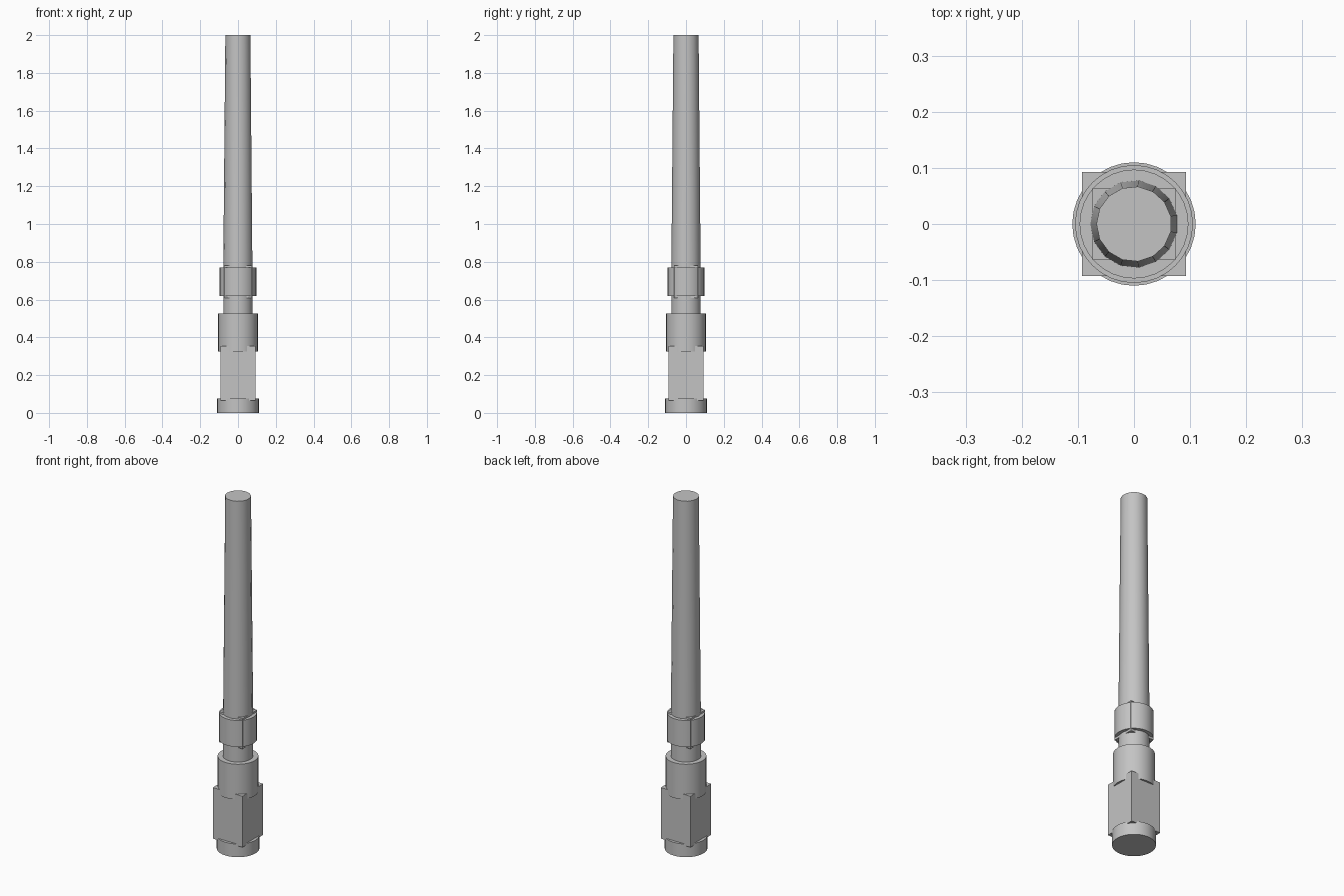
import bpy
import math

cube = bpy.data.objects.get("Cube")
if cube:
    bpy.data.objects.remove(cube, do_unlink=True)

# One plain grey for the whole antenna
grey = bpy.data.materials.new("matte grey")
grey.use_nodes = True
colour = (0.55, 0.55, 0.55, 1)
grey.diffuse_color = colour
grey.node_tree.nodes["Principled BSDF"].inputs["Base Color"].default_value = colour


def finish(name, smooth=False):
    obj = bpy.context.object
    obj.name = name
    obj.data.materials.append(grey)
    if smooth:
        bpy.ops.object.shade_smooth_by_angle(angle=math.radians(35))


def tube(name, z0, z1, r0, r1=None, sides=32):
    bpy.ops.mesh.primitive_cone_add(
        vertices=sides, radius1=r0, radius2=r0 if r1 is None else r1,
        depth=z1 - z0, location=(0, 0, (z0 + z1) / 2),
        rotation=(0, 0, math.pi / 2))
    finish(name, True)


def block(name, z0, z1, half_x, half_y):
    bpy.ops.mesh.primitive_cube_add(size=1, location=(0, 0, (z0 + z1) / 2))
    bpy.context.object.scale = (2 * half_x, 2 * half_y, z1 - z0)
    bpy.ops.object.transform_apply(location=False, rotation=False, scale=True)
    finish(name)


# Connector: base ring, square nut and upper sleeve
tube("base_ring", 0, 0.075, 0.11)
block("square_nut", 0.065, 0.355, 0.093, 0.093)
tube("connector_sleeve", 0.325, 0.525, 0.105)

# Hinge: neck, collar and the block whose corners pass through it
tube("hinge_neck", 0.52, 0.63, 0.078)
tube("hinge_collar", 0.62, 0.77, 0.097)
block("hinge_block", 0.607, 0.78, 0.074, 0.064)

# Tapered mast
tube("mast", 0.76, 2.0, 0.078, 0.067, sides=15)
